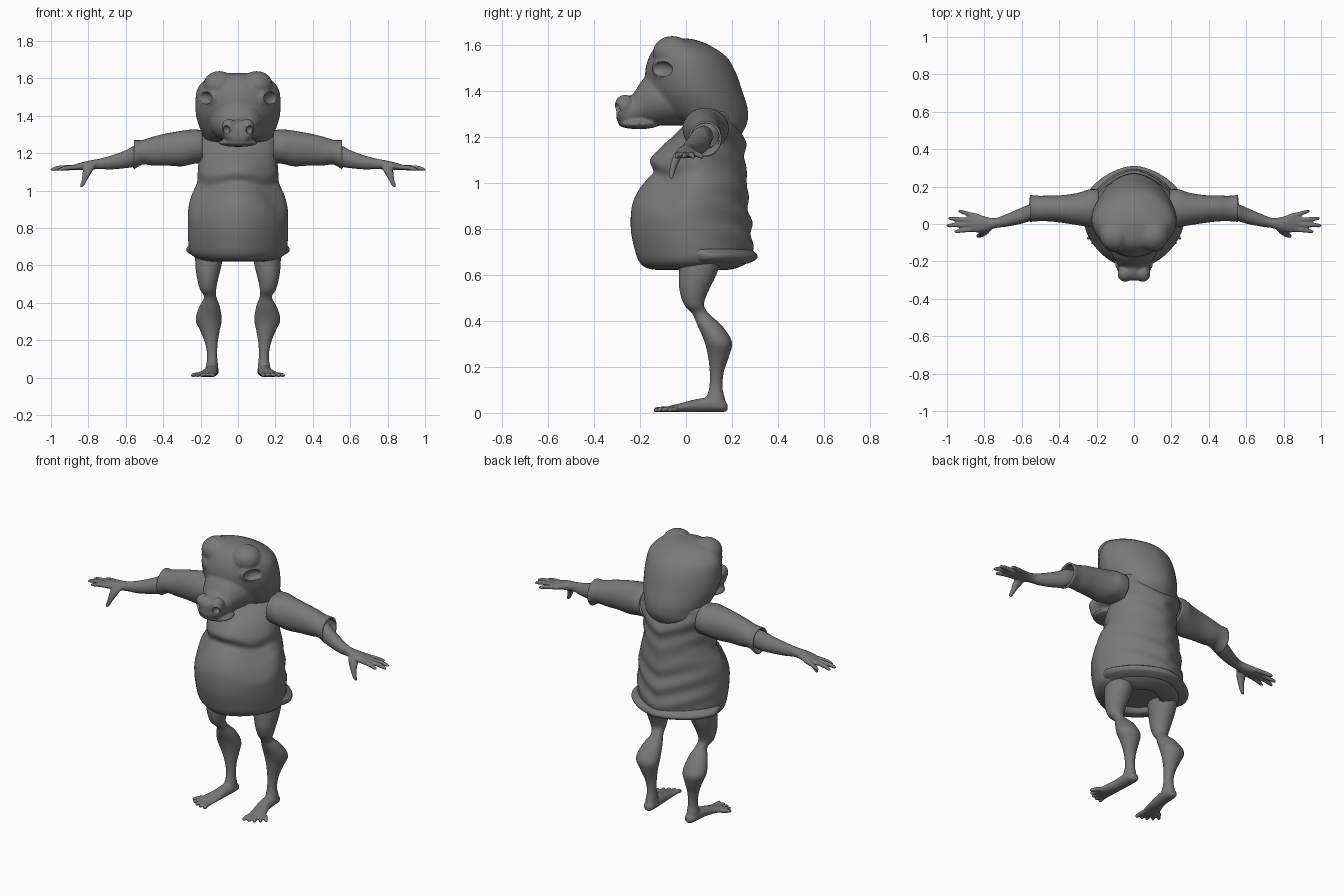
import bpy, bmesh
from math import sin, cos, pi, radians, copysign
from mathutils import Matrix, Vector

grey = bpy.data.materials.new("dark_grey")
grey.diffuse_color = (0.19, 0.19, 0.19, 1)


def spline(rows, sub):
    """Catmull-Rom interpolation of parameter rows."""
    out = []
    for i in range(len(rows) - 1):
        a, b = rows[max(i - 1, 0)], rows[i]
        c, d = rows[i + 1], rows[min(i + 2, len(rows) - 1)]
        for k in range(sub):
            t = k / sub
            out.append([0.5 * (2 * q + (r - p) * t + (2 * p - 5 * q + 4 * r - s) * t * t
                               + (3 * q - p - 3 * r + s) * t ** 3)
                        for p, q, r, s in zip(a, b, c, d)])
    return out + [list(rows[-1])]


def loft(bm, axis, rows, n=32, sub=4, caps=True, deform=None, power=2.0):
    """Rows are (position on axis, centre 1, centre 2, radius 1, radius 2)."""
    def curve(w):
        return copysign(abs(w) ** (2 / power), w)
    rings = []
    for t, c1, c2, r1, r2 in spline(rows, sub):
        ring = []
        for k in range(n):
            a = 2 * pi * k / n
            u, v = c1 + r1 * curve(cos(a)), c2 + r2 * curve(sin(a))
            p = Vector({'x': (t, u, v), 'y': (u, t, v), 'z': (u, v, t)}[axis])
            ring.append(bm.verts.new(deform(p) if deform else p))
        rings.append(ring)
    for a, b in zip(rings, rings[1:]):
        for k in range(n):
            j = (k + 1) % n
            bm.faces.new((a[k], a[j], b[j], b[k]))
    if caps:
        bm.faces.new(rings[0])
        bm.faces.new(rings[-1])


def upright(rows):
    """Symmetric (z, front y, back y, half width) rows turned into loft rows."""
    return [(z, 0, (f + b) / 2, w, (b - f) / 2) for z, f, b, w in rows]


def blob(bm, centre, radii, both=True, yaw=0):
    for s in ((1, -1) if both else (1,)):
        m = (Matrix.Translation((s * centre[0], centre[1], centre[2]))
             @ Matrix.Rotation(s * radians(yaw), 4, 'Z') @ Matrix.Diagonal((*radii, 1)))
        bmesh.ops.create_uvsphere(bm, u_segments=24, v_segments=16, radius=1, matrix=m)


def finish(name, bm, voxel=0, mirror=False, cutter=None, thick=0):
    bmesh.ops.recalc_face_normals(bm, faces=bm.faces)
    me = bpy.data.meshes.new(name)
    bm.to_mesh(me)
    bm.free()
    me.materials.append(grey)
    for p in me.polygons:
        p.use_smooth = len(p.vertices) <= 4
    ob = bpy.data.objects.new(name, me)
    bpy.context.collection.objects.link(ob)
    if voxel:
        m = ob.modifiers.new("blend", 'REMESH')
        m.mode, m.voxel_size, m.use_smooth_shade = 'VOXEL', voxel, True
        m = ob.modifiers.new("soften", 'SMOOTH')
        m.factor, m.iterations = 0.5, 3
    if thick:
        m = ob.modifiers.new("cloth", 'SOLIDIFY')
        m.thickness, m.offset = thick, -1
    if cutter:
        m = ob.modifiers.new("holes", 'BOOLEAN')
        m.operation, m.object, m.solver = 'DIFFERENCE', cutter, 'EXACT'
    if mirror:
        ob.modifiers.new("mirror", 'MIRROR')
    return ob


# Shirt over a round belly: V folds on the back, arched chest overhang in front
def folds(p):
    amt = min(max(p.y / 0.15, 0), 1) * (0.005 + 0.003 * sin(17 * p.z))
    p.y += amt * sin(55 * (p.z - 0.35 * abs(p.x)))
    if p.y < 0 and 0.82 < p.z < 1.2:
        p.z -= 1.5 * p.x * p.x * min(-p.y / 0.1, 1) * sin(pi * (p.z - 0.82) / 0.38)
    return p


bm = bmesh.new()
loft(bm, 'z', upright([
    (.67, -.08, .13, .12), (.625, -.11, .16, .14), (.63, -.17, .22, .20), (.66, -.205, .275, .25),
    (.72, -.225, .29, .265), (.80, -.24, .285, .268), (.90, -.235, .272, .266), (.97, -.205, .268, .25),
    (1.02, -.165, .265, .228), (1.05, -.142, .262, .218), (1.10, -.156, .258, .215), (1.15, -.115, .258, .212),
    (1.20, -.06, .25, .212), (1.26, 0, .24, .212), (1.31, .04, .22, .19), (1.33, .08, .18, .10)]),
    n=64, sub=6, deform=folds, power=1.72)
finish("shirt_body", bm)

# Flared hem round the back and sides
bm = bmesh.new()
loft(bm, 'z', upright([(.715, -.17, .28, .255), (.69, -.12, .308, .276), (.668, -.11, .306, .268),
                       (.65, -.11, .27, .23)]), n=64, power=1.65)
finish("shirt_hem", bm)

# Short open sleeves
bm = bmesh.new()
loft(bm, 'x', [(.19, .09, 1.235, .095, .088), (.24, .085, 1.235, .10, .092), (.30, .08, 1.225, .086, .095),
               (.38, .08, 1.22, .074, .086), (.45, .083, 1.212, .069, .078), (.51, .083, 1.205, .068, .066),
               (.555, .083, 1.192, .072, .078)], caps=False)
finish("sleeve", bm, mirror=True, thick=.01)

# Cutter for eye sockets and nostrils
bm = bmesh.new()
blob(bm, (.178, -.107, 1.495), (.056, .034, .034), yaw=54)
blob(bm, (.062, -.303, 1.325), (.019, .03, .022))
cutter = finish("socket_cutter", bm)
cutter.hide_render = True
cutter.hide_viewport = True

# Head: skull, snout, lips, nostril bulbs, brows and eye rims blended together
bm = bmesh.new()
loft(bm, 'z', upright([
    (1.195, .14, .225, .06), (1.22, .08, .247, .125), (1.25, .01, .262, .16), (1.28, -.07, .27, .18),
    (1.33, -.13, .267, .203), (1.40, -.168, .245, .224), (1.48, -.178, .217, .228), (1.55, -.16, .175, .215),
    (1.60, -.125, .10, .165), (1.62, -.09, .05, .11), (1.628, -.05, .01, .05)]), n=48, power=1.8)
loft(bm, 'y', [(.02, 0, 1.37, .16, .12), (-.10, 0, 1.365, .145, .115), (-.16, 0, 1.36, .12, .11),
               (-.195, 0, 1.345, .10, .097), (-.23, 0, 1.315, .085, .073), (-.265, 0, 1.31, .08, .066),
               (-.29, 0, 1.31, .072, .052), (-.303, 0, 1.31, .05, .03)])
blob(bm, (0, -.205, 1.256), (.105, .09, .022), both=False)
blob(bm, (.048, -.266, 1.338), (.04, .044, .046))
blob(bm, (.10, -.06, 1.565), (.085, .085, .074), yaw=30)
blob(bm, (.154, -.092, 1.497), (.069, .027, .052), yaw=54)
finish("head", bm, voxel=.008, cutter=cutter)

# Forearm, palm, fingers and thumb
bm = bmesh.new()
loft(bm, 'x', [(.46, .078, 1.205, .04, .045), (.55, .062, 1.185, .045, .056), (.60, .045, 1.168, .043, .048),
               (.68, .02, 1.15, .034, .037), (.74, .005, 1.143, .027, .028), (.79, 0, 1.137, .038, .025),
               (.84, .004, 1.13, .05, .02), (.88, .008, 1.123, .046, .014), (.89, .008, 1.122, .03, .008)])
for y0, y1, x1 in ((.042, .068, .94), (.02, .03, .993), (-.004, -.008, 1.002), (-.028, -.04, .96)):
    loft(bm, 'x', [(.83, y0, 1.128, .012, .013), (x1 - .05, (y0 + y1) / 2, 1.122, .012, .013),
                   (x1 - .012, y1, 1.114, .010, .010), (x1, y1, 1.112, .005, .005)], n=12)
loft(bm, 'z', [(1.145, .785, -.015, .03, .022), (1.11, .802, -.04, .028, .02), (1.06, .82, -.058, .016, .014),
               (1.03, .832, -.063, .012, .011), (1.018, .838, -.064, .006, .006)], n=12)
finish("arm", bm, voxel=.006, mirror=True)

# Leg, foot and toes
bm = bmesh.new()
loft(bm, 'z', [(.70, .15, .07, .08, .10), (.60, .158, .05, .07, .082), (.53, .162, .035, .057, .063),
               (.47, .16, .035, .043, .043), (.43, .148, .065, .033, .037), (.38, .152, .103, .055, .053),
               (.31, .157, .14, .07, .06), (.25, .15, .142, .052, .047), (.18, .142, .134, .033, .031),
               (.11, .138, .13, .027, .029), (.06, .139, .128, .033, .042), (.02, .14, .128, .034, .045)])
loft(bm, 'y', [(.18, .137, .024, .015, .014), (.165, .138, .03, .03, .026), (.12, .14, .036, .037, .032),
               (.05, .145, .032, .037, .029), (-.02, .16, .023, .046, .02), (-.07, .175, .017, .053, .014),
               (-.085, .177, .015, .045, .010)])
for x0, x1, y1 in ((.137, .132, -.142), (.158, .163, -.138), (.18, .193, -.128), (.20, .22, -.11), (.213, .242, -.085)):
    loft(bm, 'y', [(-.035, x0, .017, .012, .012), (y1 + .03, (x0 + x1) / 2, .016, .012, .012),
                   (y1 + .01, x1, .013, .011, .011), (y1, x1, .012, .005, .005)], n=12)
finish("leg", bm, voxel=.006, mirror=True)
